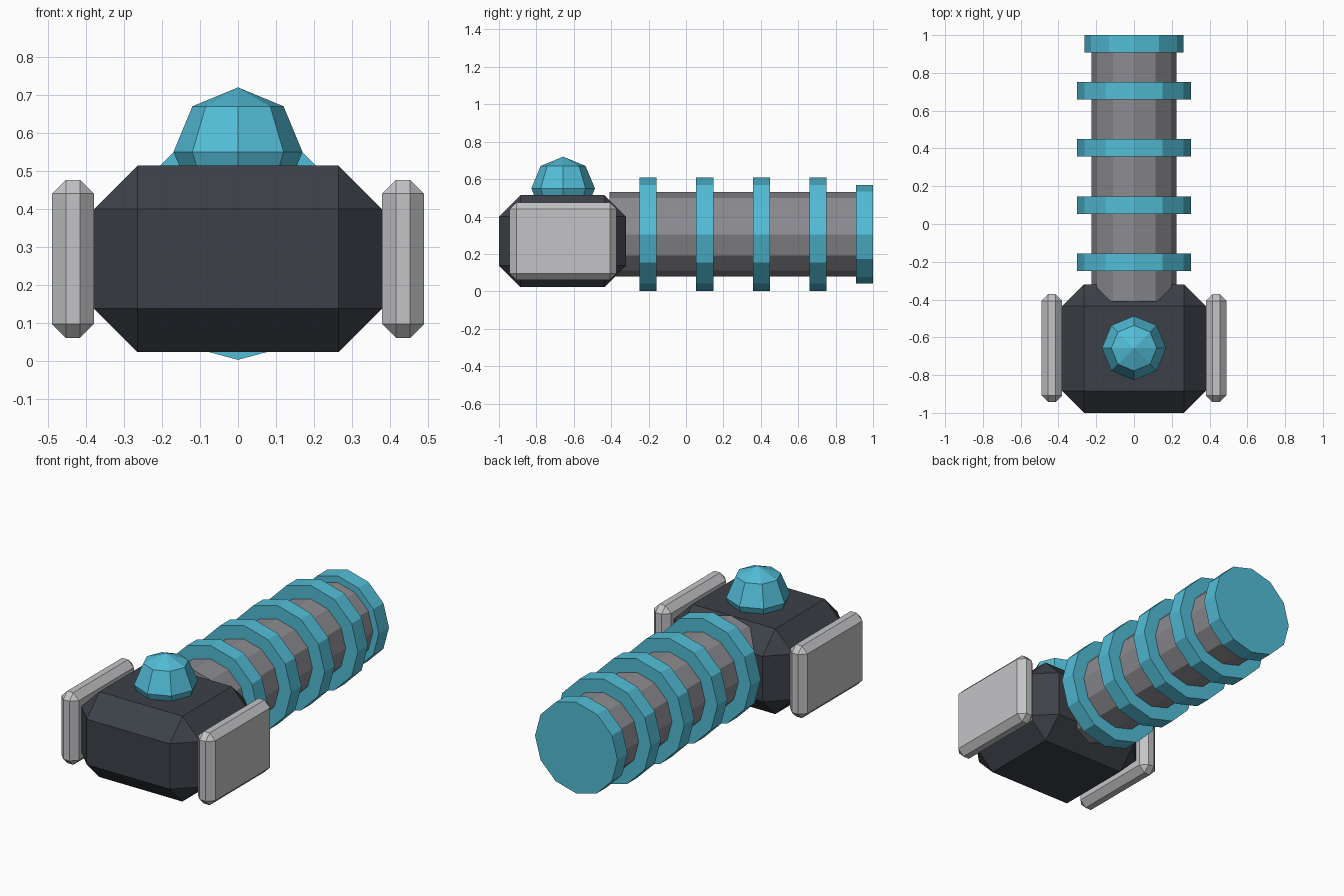
import bpy
import bmesh
from math import pi
from mathutils import Matrix, Vector

default_cube = bpy.data.objects.get("Cube")
if default_cube:
    bpy.data.objects.remove(default_cube, do_unlink=True)


def make_material(name, color):
    mat = bpy.data.materials.new(name)
    mat.use_nodes = True
    mat.diffuse_color = (*color, 1)
    bsdf = next(n for n in mat.node_tree.nodes if n.type == "BSDF_PRINCIPLED")
    bsdf.inputs["Base Color"].default_value = (*color, 1)
    return mat


TEAL = make_material("teal", (0.085, 0.51, 0.68))
CHARCOAL = make_material("charcoal", (0.046, 0.053, 0.065))
MID_GREY = make_material("mid grey", (0.26, 0.26, 0.28))
LIGHT_GREY = make_material("light grey", (0.55, 0.55, 0.565))


def finish(name, bm, mat):
    mesh = bpy.data.meshes.new(name)
    bmesh.ops.recalc_face_normals(bm, faces=bm.faces)
    bm.to_mesh(mesh)
    bm.free()
    mesh.materials.append(mat)
    obj = bpy.data.objects.new(name, mesh)
    bpy.context.collection.objects.link(obj)
    return obj


def chamfered_box(name, low, high, chamfer, mat):
    low, high = Vector(low), Vector(high)
    bm = bmesh.new()
    bmesh.ops.create_cube(bm, size=1, matrix=Matrix.Translation((low + high) / 2)
                          @ Matrix.Diagonal((*(high - low), 1)))
    bmesh.ops.bevel(bm, geom=bm.edges[:], offset=chamfer, segments=1,
                    profile=0.5, affect="EDGES")
    return finish(name, bm, mat)


AXIS_HEIGHT = 0.305


def handle_cylinder(name, radius, y_front, y_back, mat):
    # Twelve sides along y, with a corner at the top and bottom
    bm = bmesh.new()
    place = (Matrix.Translation((0, (y_front + y_back) / 2, AXIS_HEIGHT))
             @ Matrix.Rotation(pi / 2, 4, "X"))
    bmesh.ops.create_cone(bm, cap_ends=True, segments=12, radius1=radius,
                          radius2=radius, depth=y_back - y_front, matrix=place)
    return finish(name, bm, mat)


# Head block and its two side plates
chamfered_box("head_block", (-0.38, -1, 0.022), (0.38, -0.32, 0.514), 0.115, CHARCOAL)
for side, x in (("left", 0.38), ("right", -0.49)):
    chamfered_box(side + "_plate", (x, -0.943, 0.06), (x + 0.11, -0.371, 0.476),
                  0.036, LIGHT_GREY)

# Handle shaft, grip rings and end cap
handle_cylinder("handle_shaft", 0.225, -0.41, 0.95, MID_GREY)
for i in range(4):
    y = -0.203 + i * 0.303
    handle_cylinder(f"grip_ring_{i + 1}", 0.303, y - 0.046, y + 0.046, TEAL)
handle_cylinder("end_cap", 0.263, 0.908, 1, TEAL)

# Faceted gem half sunk into the top of the head
gem = bmesh.new()
bmesh.ops.create_uvsphere(gem, u_segments=8, v_segments=4, radius=0.17,
                          matrix=Matrix.Translation((0, -0.657, 0.55)))
finish("top_gem", gem, TEAL)
